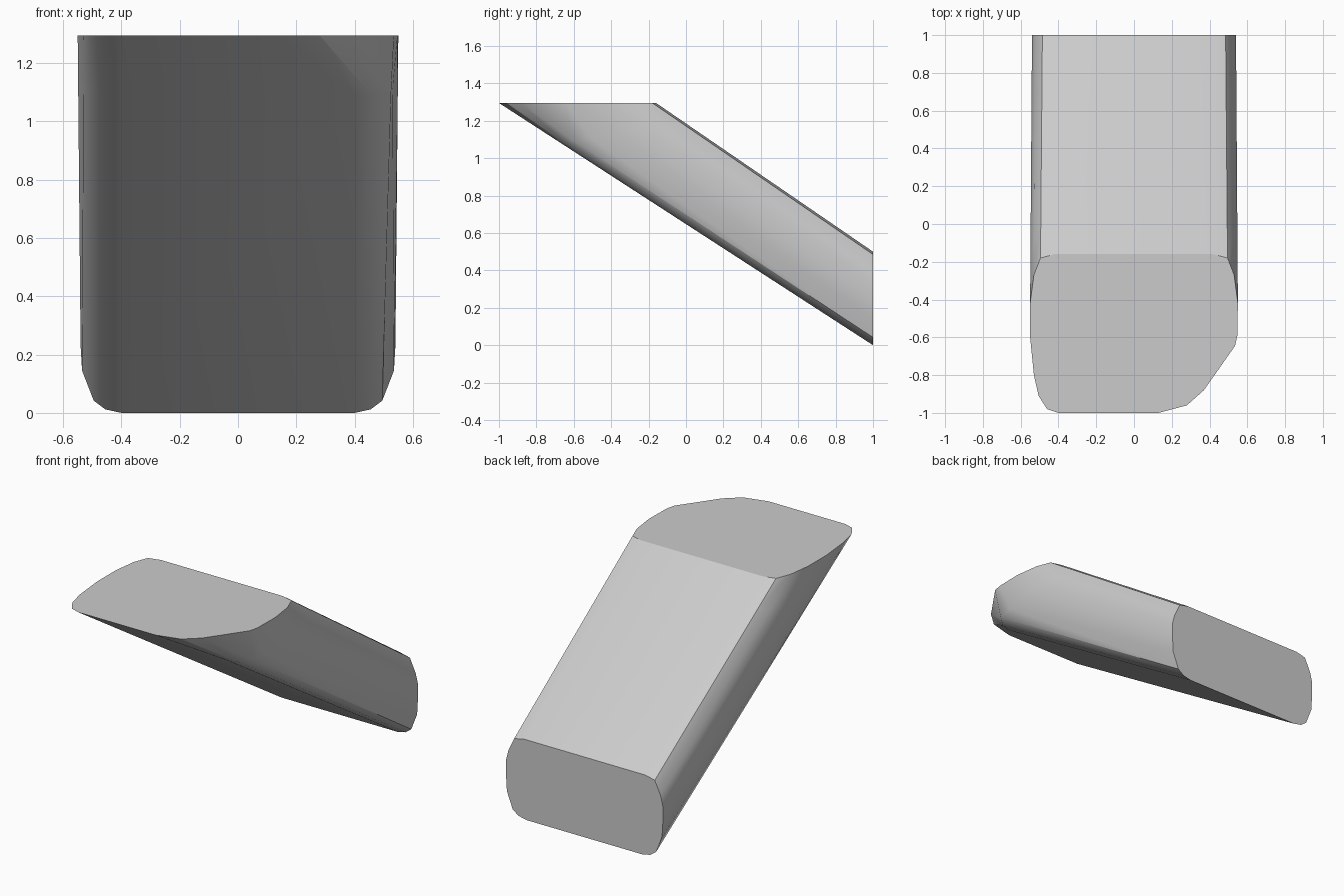
import bpy
import bmesh
import math

cube = bpy.data.objects.get("Cube")
if cube:
    bpy.data.objects.remove(cube)

TOP = 1.295

# Half outlines from underside to upper side: rear cap (x, z), top cap (x, y)
rear_half = [(.40, 0), (.455, .012), (.495, .042), (.535, .145), (.54, .23),
             (.54, .34), (.525, .40), (.485, .485), (.42, .50)]
top_half = [(.40, -1), (.46, -.98), (.505, -.91), (.53, -.80), (.55, -.60),
            (.55, -.42), (.53, -.27), (.495, -.18), (.42, -.16)]
# Underside corner of the left side is cut away at the top
cut_corner = [(.13, -1), (.28, -.96), (.37, -.88), (.535, -.645), (.547, -.59)]


def full_ring(half, other):
    """Join one side with the mirrored other side."""
    return half + [(-x, v) for x, v in reversed(other)]


rear = [(x, 1, z) for x, z in full_ring(rear_half, rear_half)]
straight = [(x, y, TOP) for x, y in full_ring(top_half, top_half)]
cut_half = cut_corner + top_half[len(cut_corner):]
top = [(x, y, TOP) for x, y in full_ring(cut_half, top_half)]

# Straight body up to where the corner cut starts
T = .84
middle = [tuple(a + (b - a) * T for a, b in zip(p, q))
          for p, q in zip(rear, straight)]
middle[2] = (.525,) + middle[2][1:]

bm = bmesh.new()
rings = [[bm.verts.new(p) for p in ring] for ring in (rear, middle, top)]
n = len(rear)
for lower, upper in zip(rings, rings[1:]):
    for i in range(n):
        j = (i + 1) % n
        bm.faces.new((lower[i], lower[j], upper[j], upper[i]))
bm.faces.new(rings[0])
bm.faces.new(rings[-1])
bmesh.ops.recalc_face_normals(bm, faces=bm.faces)

mesh = bpy.data.meshes.new("slanted_block")
bm.to_mesh(mesh)
bm.free()
block = bpy.data.objects.new("slanted_block", mesh)
bpy.context.collection.objects.link(block)

# Plain grey surface
grey = bpy.data.materials.new("light_grey")
grey.use_nodes = True
grey.diffuse_color = (.6, .6, .6, 1)
grey.node_tree.nodes["Principled BSDF"].inputs["Base Color"].default_value = (.6, .6, .6, 1)
mesh.materials.append(grey)

bpy.ops.object.select_all(action="DESELECT")
block.select_set(True)
bpy.context.view_layer.objects.active = block
bpy.ops.object.shade_smooth_by_angle(angle=math.radians(30))
